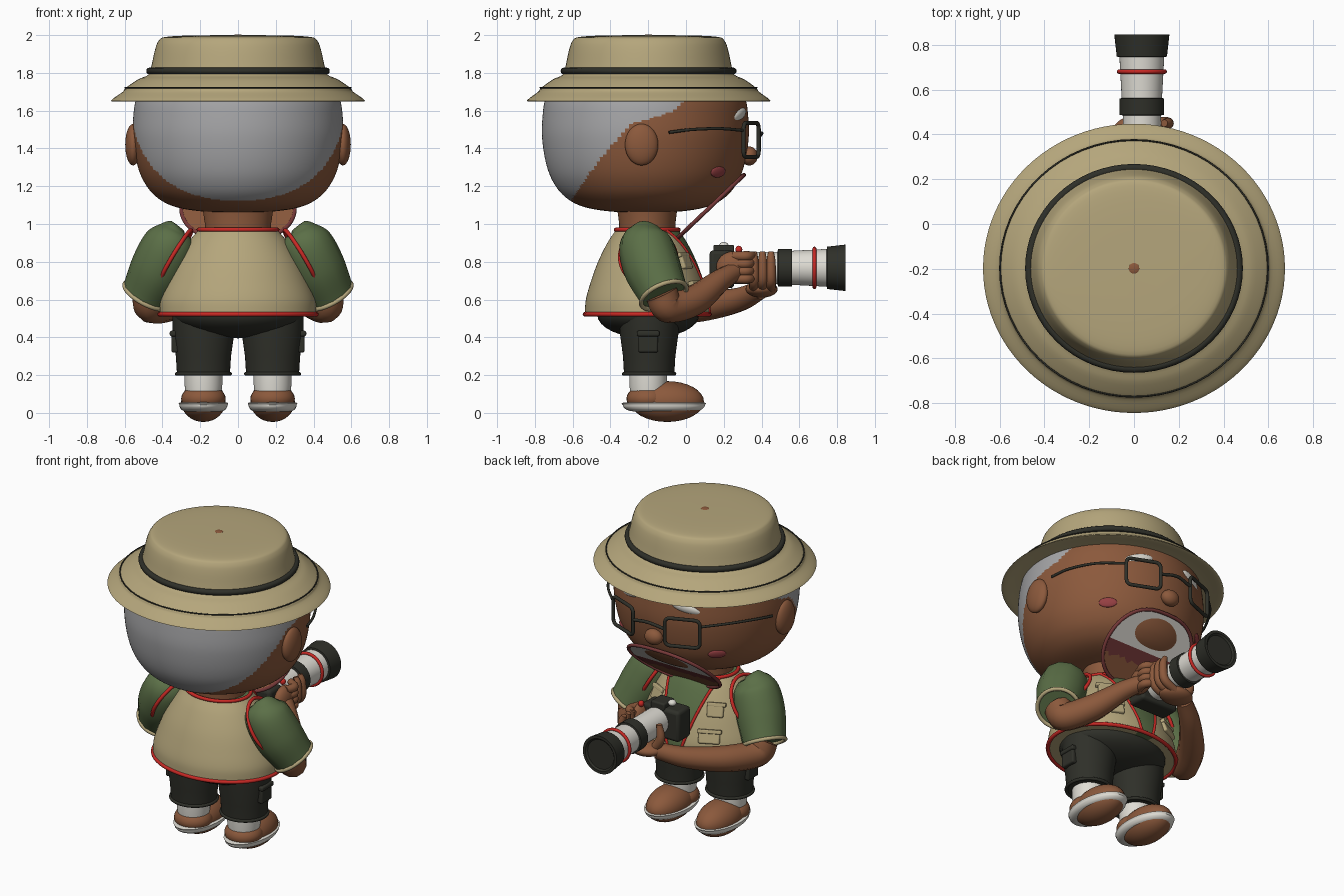
import bpy, bmesh, math
from math import sin, cos, pi, sqrt
from mathutils import Vector

cube = bpy.data.objects.get("Cube")
if cube:
    bpy.data.objects.remove(cube)

def material(name, r, g, b):
    m = bpy.data.materials.new(name)
    m.use_nodes = True
    m.diffuse_color = (r, g, b, 1)
    bsdf = m.node_tree.nodes["Principled BSDF"]
    bsdf.inputs["Base Color"].default_value = (r, g, b, 1)
    bsdf.inputs["Roughness"].default_value = 0.8
    return m

KHAKI = material("khaki", .46, .38, .20)
DARK = material("charcoal", .028, .029, .022)
HAIR = material("hair grey", .38, .38, .39)
SKIN = material("brown skin", .26, .10, .045)
GREEN = material("shirt green", .105, .16, .063)
RED = material("trim red", .58, .022, .018)
WHITE = material("off white", .74, .72, .66)
MAROON = material("mouth maroon", .18, .04, .04)
PINK = material("cheek pink", .30, .05, .055)

def finish(ob, name, mats, angle=40):
    ob.name = name
    ob.data.materials.clear()
    for m in mats:
        ob.data.materials.append(m)
    bpy.ops.object.select_all(action='DESELECT')
    ob.select_set(True)
    bpy.context.view_layer.objects.active = ob
    bpy.ops.object.shade_smooth_by_angle(angle=math.radians(angle))
    return ob

def from_bmesh(bm, name, mats, paint=None, loc=(0, 0, 0), rot=(0, 0, 0), angle=40):
    bmesh.ops.remove_doubles(bm, verts=bm.verts, dist=1e-5)
    bmesh.ops.recalc_face_normals(bm, faces=bm.faces)
    if paint:
        for f in bm.faces:
            f.material_index = paint(f.calc_center_median(), f.normal)
    me = bpy.data.meshes.new(name)
    bm.to_mesh(me)
    bm.free()
    ob = bpy.data.objects.new(name, me)
    bpy.context.collection.objects.link(ob)
    ob.location, ob.rotation_euler = loc, rot
    idx = [p.material_index for p in me.polygons]
    finish(ob, name, mats, angle)
    me.polygons.foreach_set("material_index", idx)
    return ob

def spline(pts, n=6):
    """Catmull-Rom resampling of a short list of points."""
    p = [Vector(q) for q in pts]
    p = [2 * p[0] - p[1]] + p + [2 * p[-1] - p[-2]]
    out = []
    for a, b, c, d in zip(p, p[1:], p[2:], p[3:]):
        for i in range(n):
            t = i / n
            out.append(.5 * (2*b + (c-a)*t + (2*a-5*b+4*c-d)*t*t + (3*b-a-3*c+d)*t**3))
    return out + [p[-2]]

def lathe(name, profile, mats, loc=(0, 0, 0), sx=1, sy=1, seg=64, paint=None, rot=(0, 0, 0), angle=40):
    """Elliptical solid of revolution from (radius, height) pairs."""
    bm = bmesh.new()
    rows = [[bm.verts.new((max(r, 0)*sx*cos(2*pi*i/seg), max(r, 0)*sy*sin(2*pi*i/seg), z))
             for i in range(seg)] for r, z in profile]
    for a, b in zip(rows, rows[1:]):
        for i in range(seg):
            j = (i + 1) % seg
            bm.faces.new((a[i], a[j], b[j], b[i]))
    return from_bmesh(bm, name, mats, paint, loc, rot, angle)

def ball(name, loc, size, mat, rot=(0, 0, 0)):
    bpy.ops.mesh.primitive_uv_sphere_add(segments=28, ring_count=16, location=loc, rotation=rot)
    bpy.context.object.scale = size
    return finish(bpy.context.object, name, [mat], 60)

def box(name, loc, size, mat, rot=(0, 0, 0), bevel=.01):
    bpy.ops.mesh.primitive_cube_add(size=1, location=loc, rotation=rot)
    ob = bpy.context.object
    ob.scale = size
    bpy.ops.object.transform_apply(location=False, rotation=False, scale=True)
    mod = ob.modifiers.new("round", 'BEVEL')
    mod.width, mod.segments = bevel, 3
    return finish(ob, name, [mat])

def tube(name, pts, radii, mat, closed=False):
    """Round tube along points; radii is one value or one per point."""
    cu = bpy.data.curves.new(name, 'CURVE')
    cu.dimensions, cu.bevel_depth, cu.bevel_resolution, cu.use_fill_caps = '3D', 1, 4, True
    s = cu.splines.new('POLY')
    s.points.add(len(pts) - 1)
    s.use_cyclic_u = closed
    for i, q in enumerate(pts):
        s.points[i].co = (*q, 1)
        s.points[i].radius = radii[i] if isinstance(radii, list) else radii
    ob = bpy.data.objects.new(name, cu)
    bpy.context.collection.objects.link(ob)
    bpy.ops.object.select_all(action='DESELECT')
    ob.select_set(True)
    bpy.context.view_layer.objects.active = ob
    bpy.ops.object.convert(target='MESH')
    return finish(bpy.context.object, name, [mat], 60)

def ring(name, loc, rx, ry, thick, mat, axis=(0, 0, 1)):
    q = Vector((0, 0, 1)).rotation_difference(Vector(axis))
    pts = [Vector(loc) + q @ Vector((rx*cos(a*pi/32), ry*sin(a*pi/32), 0)) for a in range(64)]
    return tube(name, pts, thick, mat, True)

def limb(name, pts, mat):
    """Tapered limb through (x, y, z, radius) points."""
    s = spline(pts, 8)
    tube(name, [q[:3] for q in s], [q[3] for q in s], mat)

# Head, with hair painted at the back and sides
CY = -.215
hairline = [(-.8, .9), (-.64, 1.08), (-.46, 1.34), (-.29, 1.53), (-.08, 1.59), (0, 1.66), (.5, 2.2)]
def is_hair(c, n):
    for (y0, z0), (y1, z1) in zip(hairline, hairline[1:]):
        if y0 <= c.y + CY < y1:
            return int(c.z > z0 + (z1 - z0) * (c.y + CY - y0) / (y1 - y0))
    return 0
head = [(0, 1.06), (.35, 1.067), (.62, 1.095), (.79, 1.15), (.9, 1.23), (.965, 1.33), (1, 1.46), (.995, 1.57), (.97, 1.66), (.9, 1.75), (0, 1.78)]
lathe("head", spline(head, 10), [SKIN, HAIR], (0, CY, 0), .557, .547, 160, is_hair, angle=60)
ball("nose", (0, .335, 1.36), (.06, .045, .05), SKIN)

# Hat
HY = -.198
hat = [(0, 1.69), (.5, 1.67), (.655, 1.65), (.666, 1.66), (.61, 1.70), (.595, 1.72), (.53, 1.765), (.475, 1.79), (.46, 1.83), (.44, 1.92), (.42, 1.97), (.385, 1.99), (.25, 1.998), (0, 2)]
lathe("hat", spline(hat, 4), [KHAKI], (0, HY, 0), 1, .958, 96, angle=60)
ring("hat_band", (0, HY, 1.81), .468, .448, .018, DARK)
ring("hat_stitch", (0, HY, 1.722), .598, .573, .004, DARK)
ball("hat_button", (0, HY, 1.998), (.025, .025, .006), SKIN)

# Ears, brows, cheeks and glasses
for s in (1, -1):
    ball("ear", (s*.555, -.235, 1.42), (.042, .088, .11), SKIN)
    ball("eyebrow", (s*.2, .275, 1.575), (.095, .025, .035), WHITE, (-.4, s*.25, -s*.4))
    ball("cheek", (s*.345, .17, 1.275), (.055, .012, .03), PINK, (-.25, 0, -s*.75))
    frame = []
    for cx, cz in ((1, 1), (-1, 1), (-1, -1), (1, -1)):
        for k in range(5):
            a = math.atan2(cz, cx) - pi/4 + k*pi/8
            u, v = cx*.075 + .03*cos(a), cz*.06 + .03*sin(a)
            frame.append((s*(.215 + u*.95), .345 - u*.38, 1.445 + v))
    tube("glasses_frame", frame, .011, DARK, True)
    tube("glasses_temple", spline([(s*.315, .305, 1.495), (s*.44, .18, 1.505), (s*.53, .03, 1.50), (s*.565, -.09, 1.485)]), .008, DARK)
tube("glasses_bridge", spline([(-.115, .385, 1.46), (0, .4, 1.48), (.115, .385, 1.46)]), .01, DARK)

# Wide open mouth: slanted sheet with teeth above and tongue below
def mouth_point(a, k=1):
    c, s = cos(a), sin(a)
    x, v = .3 * abs(c)**.75 * (1 if c > 0 else -1), (.18 if s > 0 else .165) * s
    return Vector((x*k, .118 + 1.05*v*k, 1.08 + v*k))
bm = bmesh.new()
N = 48
back = Vector((0, -.006, .006))
for off in (Vector(), back):
    rows = [[bm.verts.new(mouth_point(2*pi*i/N, k/8) + off) for i in range(N)] for k in range(9)]
    for ra, rb in zip(rows, rows[1:]):
        for i in range(N):
            j = (i + 1) % N
            quad = (ra[i], ra[j], rb[j], rb[i])
            bm.faces.new(quad if off.length == 0 else quad[::-1])
bmesh.ops.bridge_loops(bm, edges=[e for e in bm.edges if e.is_boundary and
                                  (e.verts[0].co - e.verts[1].co).length > 1e-4])
def mouth_paint(c, n):
    return 0 if c.y - c.z < -.965 + .0 else (1 if c.z > 1.08 else 2)
from_bmesh(bm, "mouth", [SKIN, WHITE, MAROON], mouth_paint)
tube("lips", [mouth_point(2*pi*i/N) for i in range(N)], .011, MAROON, True)

# Neck, shirt and vest
TY = -.205
vest = spline([(1, .52), (.985, .6), (.9, .7), (.79, .8), (.64, .9), (.5, .97)], 8)
def gap(z):
    return .04 + .29 * (z - .52)
def shirt(c, n):
    return int(c.y > 0 and abs(c.x) < gap(c.z) or c.z > .968)
lathe("vest", [(0, .52)] + [tuple(q) for q in vest] + [(0, .98)], [KHAKI, GREEN], (0, TY, 0), .415, .33, 128, shirt)
ring("vest_hem", (0, TY, .522), .415, .33, .012, RED)
ring("vest_collar", (0, TY, .97), .208, .166, .011, RED)
lathe("neck", [(0, .9), (.18, .9), (.175, 1.0), (.19, 1.1), (0, 1.1)], [SKIN], (0, TY, 0), 1, .85)
def on_vest(x, z, lift=0):
    r = next((a.x + (b.x - a.x)*(z - a.y)/(b.y - a.y) for a, b in zip(vest, vest[1:]) if a.y <= z <= b.y), .5)
    return Vector((x, TY + r*.33*sqrt(max(0, 1 - (x/(r*.415))**2)) + lift, z))
for s in (1, -1):
    tube("vest_edge", [on_vest(s*gap(z), z) for z in [.525 + .0222*i for i in range(21)]], .009, RED)
    for z, w in ((.8, .1), (.65, .13)):
        box("vest_pocket", on_vest(s*.21, z), (w, .03, .08), KHAKI, (.35, 0, -s*.45))
        box("pocket_flap", on_vest(s*.21, z + .035, .008), (w + .015, .03, .025), KHAKI, (.35, 0, -s*.45), .006)

# Shirt sleeves and armhole trim
    limb("sleeve", [(s*.31, -.22, .985, .03), (s*.325, -.22, .965, .085), (s*.355, -.215, .9, .14),
                    (s*.415, -.18, .77, .152), (s*.485, -.12, .63, .132)], GREEN)
    ring("sleeve_hem", (s*.487, -.118, .622), .128, .128, .012, KHAKI, (s*.56, .43, -1))
    ring("armhole", (s*.335, -.2, .82), .17, .15, .011, RED, (s*.85, .1, .5))

# Forearms and hands gripping the camera
limb("left_forearm", [(.475, -.13, .63, .09), (.46, -.09, .56, .085), (.36, .05, .6, .08), (.24, .18, .7, .06), (.16, .26, .75, .05)], SKIN)
limb("right_forearm", [(-.475, -.13, .63, .09), (-.46, -.08, .56, .085), (-.36, .1, .565, .08), (-.2, .28, .6, .065), (-.06, .39, .65, .05)], SKIN)
ball("left_palm", (.155, .25, .77), (.05, .09, .085), SKIN)
ball("right_palm", (.01, .4, .655), (.11, .085, .045), SKIN)
for i in range(4):
    limb("left_finger", [(.17, .25, .71 + .04*i, .024), (.185, .32, .71 + .04*i, .026), (.13, .36, .715 + .04*i, .02)], SKIN)
for i in range(3):
    limb("right_finger", [(.05, .36 + .045*i, .65, .024), (.14, .36 + .045*i, .7, .027), (.15, .36 + .045*i, .8, .024), (.135, .36 + .045*i, .85, .016)], SKIN)
limb("right_thumb", [(-.05, .4, .66, .03), (-.095, .4, .74, .028), (-.085, .4, .83, .018)], SKIN)

# Camera with long lens
box("camera_body", (.01, .19, .76), (.27, .13, .2), DARK, bevel=.02)
box("camera_prism", (.03, .2, .865), (.1, .11, .05), DARK)
ball("camera_dial", (-.04, .2, .885), (.025, .025, .02), WHITE)
ball("shutter_button", (.13, .28, .865), (.018, .018, .02), RED)
lens = [(0, .22), (.085, .22), (.085, .485), (.1, .487), (.1, .56), (.09, .562), (.1, .745), (.112, .747), (.123, .845), (.105, .845), (.095, .835), (0, .835)]
def lens_paint(c, n):
    return int(.486 < c.z < .561 or c.z > .7455)
lathe("lens", lens, [WHITE, DARK], (.035, 0, .768), paint=lens_paint, rot=(-pi/2, 0, 0), angle=30)
ring("lens_ring", (.035, .68, .768), .102, .102, .01, RED, (0, 1, 0))

# Trousers, socks and shoes
ball("hips", (0, -.2, .52), (.345, .27, .125), DARK)
for s in (1, -1):
    X = s*.183
    lathe("trouser_leg", [(0, .205), (.14, .205), (.146, .3), (.163, .42), (.165, .53), (0, .55)], [DARK], (X, -.195, 0), 1, .95)
    ring("trouser_hem", (X, -.195, .207), .141, .134, .01, DARK)
    box("leg_pocket", (X + s*.15, -.2, .375), (.04, .105, .11), DARK)
    box("leg_pocket_flap", (X + s*.156, -.2, .42), (.045, .12, .03), DARK)
    lathe("sock", [(0, .08), (.092, .08), (.1, .15), (.1, .21), (0, .21)], [WHITE], (X, -.2, 0))
    lathe("shoe_sole", spline([(0, .008), (.5, .01), (.85, .02), (.97, .035), (1, .05), (.95, .064), (0, .066)], 3), [WHITE], (X, -.117, -.008), .127, .217, 48)
    ball("shoe_upper", (X, -.1, .06), (.118, .195, .108), SKIN)
    ball("shoe_heel", (X, -.2, .075), (.118, .115, .075), SKIN)
    ball("sole_patch", (X, -.117, .003), (.05, .075, .003), SKIN)
